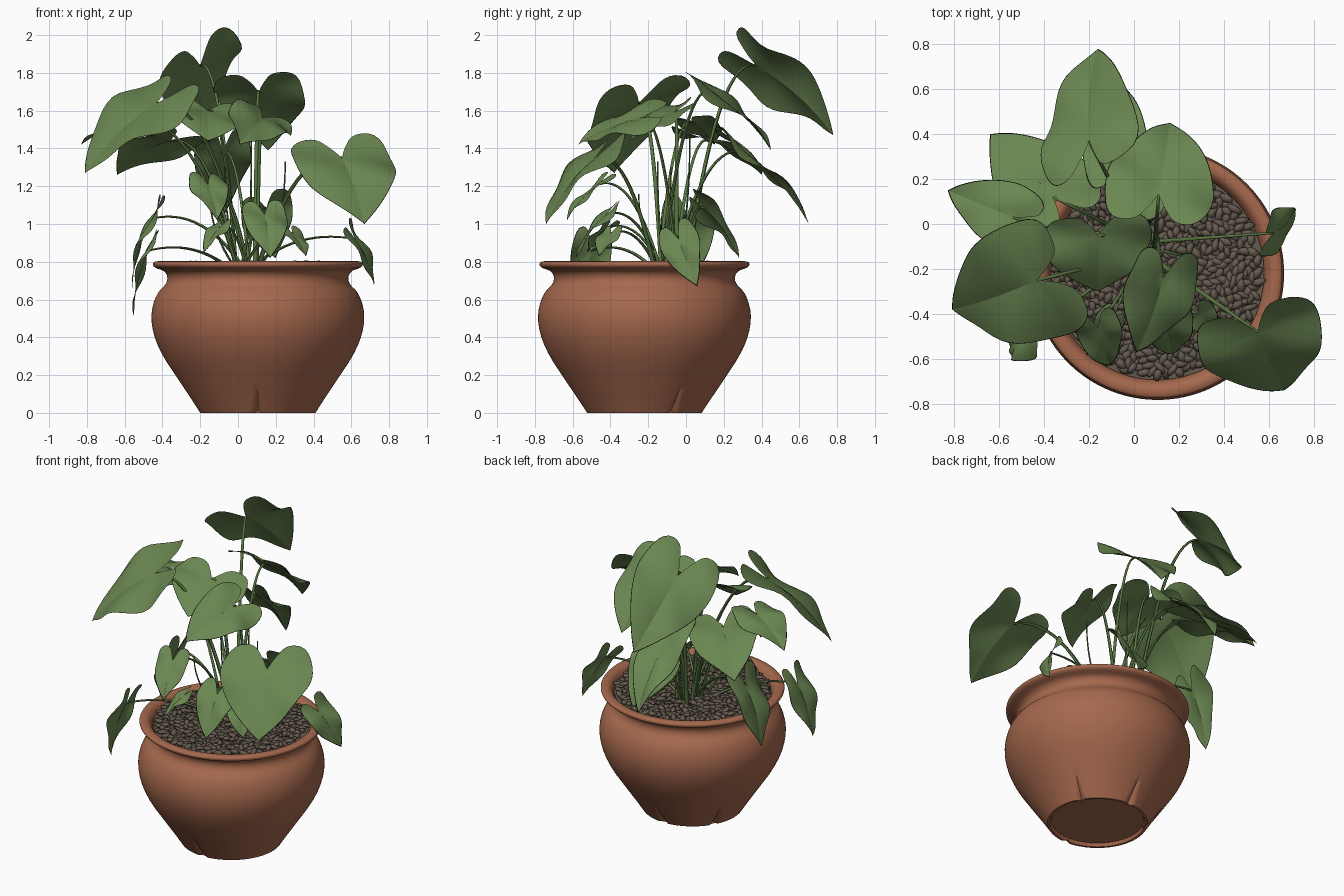
import bpy, bmesh, math, random
from mathutils import Vector, Matrix

random.seed(7)
if "Cube" in bpy.data.objects:
    bpy.data.objects.remove(bpy.data.objects["Cube"], do_unlink=True)


def material(name, rgb):
    m = bpy.data.materials.new(name)
    m.use_nodes = True
    m.diffuse_color = (*rgb, 1)
    m.node_tree.nodes["Principled BSDF"].inputs["Base Color"].default_value = (*rgb, 1)
    return m


TERRACOTTA = material("terracotta", (0.38, 0.14, 0.075))
PEBBLE = material("pebble brown", (0.13, 0.103, 0.077))
LEAF = material("leaf green", (0.145, 0.24, 0.083))
STEM = material("stem green", (0.1, 0.18, 0.055))
EDGE = material("leaf edge black", (0.006, 0.007, 0.005))

CENTRE = Vector((0.105, -0.22, 0))
CROWN = Vector((0.05, -0.1, 0.76))


def smooth(ob, angle):
    bpy.ops.object.select_all(action='DESELECT')
    ob.select_set(True)
    bpy.context.view_layer.objects.active = ob
    if ob.type == 'CURVE':
        bpy.ops.object.convert(target='MESH')
    bpy.ops.object.shade_smooth_by_angle(angle=math.radians(angle))


def finish(name, bm, materials, angle=50):
    mesh = bpy.data.meshes.new(name)
    bm.to_mesh(mesh)
    bm.free()
    for m in materials:
        mesh.materials.append(m)
    ob = bpy.data.objects.new(name, mesh)
    bpy.context.collection.objects.link(ob)
    smooth(ob, angle)


def round_off(points):
    # Corner cutting that keeps both end points
    for _ in range(2):
        rounded = [points[0]]
        for a, b in zip(points, points[1:]):
            rounded += [a.lerp(b, 0.25), a.lerp(b, 0.75)]
        points = rounded + [points[-1]]
    return points


# Pot: lathed profile with small drainage notches in the foot
foot = [(0.01, 0.02), (0.28, 0.02), (0.29, 0), (0.305, 0), (0.321, 0.025), (0.337, 0.05), (0.353, 0.075)]
wall = [(0.37, 0.1), (0.4, 0.145), (0.53, 0.34), (0.572, 0.5), (0.54, 0.63), (0.475, 0.69),
        (0.485, 0.75), (0.555, 0.77), (0.555, 0.803), (0.49, 0.803), (0.46, 0.7)]
profile = [Vector(p) for p in foot] + round_off([Vector(p) for p in wall])
NOTCHES = [math.radians(a) for a in (30, 90, 150, 270)]
SEGMENTS = 180


def pot_point(r, z, angle):
    for notch in NOTCHES:
        offset = abs(math.remainder(angle - notch, math.tau)) * r
        reach = 0.03 * (1 - z / 0.13)
        if r > 0.3 and offset < reach:
            r -= 0.03 * (1 - offset / reach) * (1 - z / 0.2)
    return CENTRE + Vector((r * math.cos(angle), r * math.sin(angle), z))


bm = bmesh.new()
rings = [[bm.verts.new(pot_point(r, z, math.tau * i / SEGMENTS)) for i in range(SEGMENTS)]
         for r, z in profile]
for low, high in zip(rings, rings[1:]):
    for i in range(SEGMENTS):
        j = (i + 1) % SEGMENTS
        bm.faces.new((low[i], low[j], high[j], high[i]))
bm.faces.new(rings[0][::-1])
finish("pot", bm, [TERRACOTTA])

# Soil: flat bed under a layer of scattered pebbles
bm = bmesh.new()
bmesh.ops.create_circle(bm, cap_ends=True, radius=0.475, segments=48,
                        matrix=Matrix.Translation(CENTRE + Vector((0, 0, 0.765))))
finish("soil_bed", bm, [PEBBLE])

bm = bmesh.new()
COUNT = 650
for k in range(COUNT):
    radius = 0.455 * math.sqrt((k + 0.5) / COUNT)
    angle = k * math.pi * (3 - math.sqrt(5))
    height = 0.778 + random.uniform(-0.008, 0.012)
    spot = CENTRE + Vector((radius * math.cos(angle), radius * math.sin(angle), height))
    turn = (Matrix.Rotation(random.uniform(0, math.tau), 4, 'Z')
            @ Matrix.Rotation(random.uniform(-0.4, 0.4), 4, 'Y'))
    size = Matrix.Diagonal((random.uniform(0.032, 0.045), random.uniform(0.016, 0.022), 0.015, 1))
    bmesh.ops.create_icosphere(bm, subdivisions=1, radius=1,
                               matrix=Matrix.Translation(spot) @ turn @ size)
finish("pebbles", bm, [PEBBLE], 80)

# Stalks: thin arching tubes collected in one curve
stalk_curve = bpy.data.curves.new("stalks", 'CURVE')
stalk_curve.dimensions = '3D'
stalk_curve.bevel_depth = 0.01
stalk_curve.bevel_resolution = 1
stalk_curve.materials.append(STEM)


def stalk(start, bend, end, thickness):
    spline = stalk_curve.splines.new('POLY')
    steps = 14
    spline.points.add(steps)
    for i, p in enumerate(spline.points):
        t = i / steps
        p.co = (*start.lerp(bend, t).lerp(bend.lerp(end, t), t), 1)
        p.radius = thickness * (1.1 - t / 2)


# Heart-shaped leaf outline, (along, across), mirrored over the midrib
half = round_off([Vector(p) for p in (
    (0, 0), (-0.16, 0.07), (-0.36, 0.2), (-0.32, 0.46), (0.06, 0.55),
    (0.36, 0.48), (0.62, 0.33), (0.86, 0.14), (1, 0))])
OUTLINE = half + [Vector((p.x, -p.y)) for p in half[-2::-1]]


def leaf(name, base, tip, width, roll=0):
    base, tip = Vector(base), Vector(tip)
    length = (tip - base).length
    forward = (tip - base).normalized()
    side = forward.cross(Vector((0, 0, 1))).normalized()
    side = Matrix.Rotation(math.radians(-roll), 3, forward) @ side
    normal = side.cross(forward)
    phase = random.uniform(0, math.tau)
    rim = 1 - 0.006 / width

    def place(x, y):
        arch = 0.25 * x * (1 - x) if x > 0 else 0.15 * x
        fold = 0.22 * abs(y) - 0.45 * y * y
        wave = 0.12 * math.sin(7 * x + phase + 3 * y) * abs(y)
        return base + forward * x * length + side * y * width + normal * length * (arch + fold + wave)

    bm = bmesh.new()
    centre = bm.verts.new(place(0.02, 0))
    previous = None
    for s in (0.2, 0.4, 0.6, 0.8, rim, 1):
        ring = [bm.verts.new(place(p.x * s, p.y * s)) for p in OUTLINE]
        for i in range(len(ring) - 1):
            if previous:
                face = bm.faces.new((previous[i], ring[i], ring[i + 1], previous[i + 1]))
                face.material_index = int(s == 1)
            else:
                bm.faces.new((centre, ring[i], ring[i + 1]))
        previous = ring
    finish(name, bm, [LEAF, EDGE], 80)

    # Its stalk rises from the crown and arches over to the joint
    start = CROWN.lerp(base, 0.1) + Vector((random.uniform(-0.05, 0.05), random.uniform(-0.07, 0.07), 0))
    start.z = CROWN.z
    bend = start.lerp(base, 0.45)
    bend.z = base.z + 0.06
    stalk(start, bend, base, 0.7 + width * 0.8)


# Leaves: stalk joint, tip, width and sideways roll in degrees
leaf("top_back_leaf", (-.2, .37, 1.84), (-.16, .78, 1.47), .46, 38)
leaf("upper_back_leaf", (.11, .13, 1.7), (.16, .45, 1.39), .46)
leaf("large_right_leaf", (-.43, -.25, 1.64), (-.81, -.38, 1.27), .55, 17)
leaf("right_back_leaf", (-.36, .12, 1.44), (-.64, .4, 1.26), .4, -12)
leaf("far_right_leaf", (-.54, .03, 1.54), (-.83, .15, 1.42), .28)
leaf("inner_back_leaf", (-.08, .3, 1.38), (-.1, .65, 1), .28)
leaf("upper_middle_leaf", (-.16, -.05, 1.6), (-.16, -.3, 1.44), .46, 10)
leaf("upper_front_leaf", (.13, -.24, 1.56), (.01, -.57, 1.42), .33, 28)
leaf("large_left_leaf", (.55, -.48, 1.35), (.67, -.74, 1), .53, -6)
leaf("front_leaf", (-.16, -.46, 1.21), (-.11, -.63, 1.02), .19)
leaf("low_front_leaf", (.14, -.42, 1.05), (.17, -.58, .82), .23)
leaf("small_front_leaf", (-.1, -.42, .98), (-.18, -.52, .85), .12)
leaf("hanging_leaf", (-.47, -.5, .86), (-.55, -.55, .51), .2, -35)
leaf("right_side_leaf", (-.45, .01, 1.03), (-.56, .01, .66), .27)
leaf("left_rim_leaf", (.62, -.04, .92), (.72, .06, .67), .2, -56)
leaf("low_back_leaf", (.15, .1, 1.08), (.2, .28, .82), .28, 32)
leaf("small_left_leaf", (.29, -.4, .95), (.36, -.46, .83), .14)

# Bare young shoots
for dx, dy, rise in ((.2, -.05, .57), (-.12, .02, .54), (-.2, -.15, .4), (.02, .12, .7)):
    reach = Vector((dx, dy, 0))
    stalk(CROWN + reach * 0.3, CROWN + reach + Vector((0, 0, 0.2)),
          CROWN + reach + Vector((0, 0, rise)), 0.6)

stalks = bpy.data.objects.new("stalks", stalk_curve)
bpy.context.collection.objects.link(stalks)
smooth(stalks, 60)
